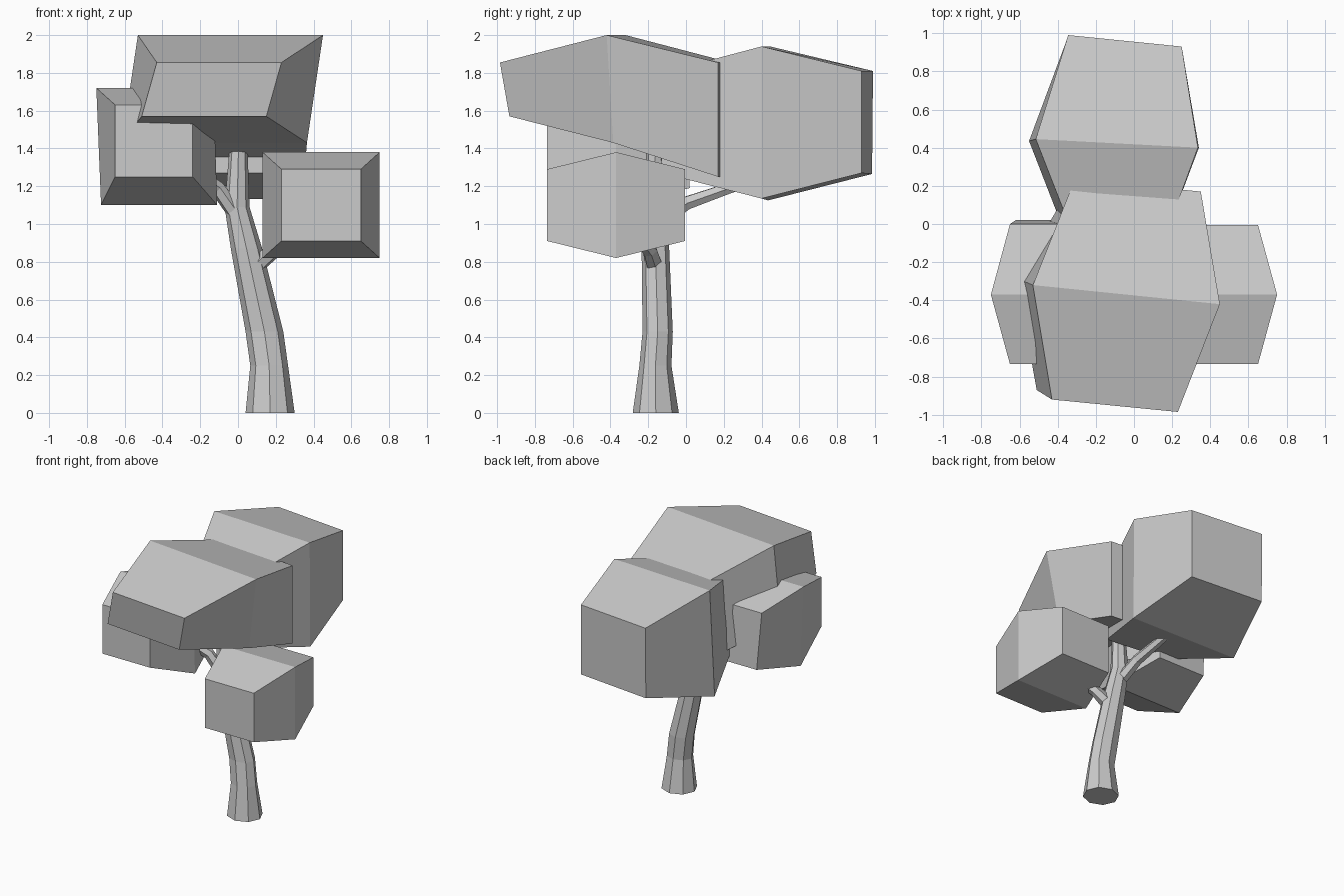
import bpy, math
from mathutils import Vector


def loft(name, rings):
    """Closed mesh through equal-sized rings of points, with end caps."""
    n = len(rings[0])
    verts = [p for r in rings for p in r]
    faces = [tuple(range(n))[::-1],
             tuple(range(n * (len(rings) - 1), n * len(rings)))]
    for k in range(len(rings) - 1):
        for i in range(n):
            j = (i + 1) % n
            faces.append((k * n + i, k * n + j, (k + 1) * n + j, (k + 1) * n + i))
    me = bpy.data.meshes.new(name)
    me.from_pydata(verts, [], faces)
    me.update()
    import bmesh
    bm = bmesh.new()
    bm.from_mesh(me)
    bmesh.ops.recalc_face_normals(bm, faces=bm.faces)
    bm.to_mesh(me)
    bm.free()
    ob = bpy.data.objects.new(name, me)
    bpy.context.collection.objects.link(ob)
    return ob


def square(x0, x1, y, z0, z1):
    return [(x0, y, z0), (x1, y, z0), (x1, y, z1), (x0, y, z1)]


def branch(name, path, radii, sides=6):
    """Tapering faceted limb along a path."""
    pts = [Vector(p) for p in path]
    rings = []
    for i, p in enumerate(pts):
        d = (pts[min(i + 1, len(pts) - 1)] - pts[max(i - 1, 0)]).normalized()
        u = d.cross(Vector((0, 0, 1))).normalized()
        v = u.cross(d)
        rings.append([p + radii[i] * (u * math.cos(a) + v * math.sin(a))
                      for a in (2 * math.pi * k / sides for k in range(sides))])
    return loft(name, rings)


# trunk: eight-sided, leaning and tapering (x, y, z, rx, ry)
trunk = [(0.17, -0.16, 0, 0.13, 0.122), (0.165, -0.162, 0.25, 0.10, 0.085),
         (0.14, -0.15, 0.43, 0.10, 0.08), (0.045, -0.162, 0.87, 0.083, 0.073),
         (-0.005, -0.165, 1.09, 0.066, 0.06), (0.005, -0.165, 1.5, 0.042, 0.04)]
loft("trunk", [[(x + rx * math.cos(k * math.pi / 4),
                 y + ry * math.sin(k * math.pi / 4), z) for k in range(8)]
               for x, y, z, rx, ry in trunk])

# branches into the side and back foliage
branch("right_branch", [(0.07, -0.165, 0.76), (0.19, -0.19, 0.86), (0.40, -0.33, 1.05)],
       [0.05, 0.042, 0.03])
branch("left_branch", [(0, -0.17, 1.04), (-0.11, -0.20, 1.19), (-0.35, -0.33, 1.36)],
       [0.045, 0.04, 0.03])
branch("back_branch", [(0, -0.15, 1.0), (-0.03, 0.0, 1.11), (-0.06, 0.2, 1.18),
                       (-0.09, 0.4, 1.25)], [0.045, 0.04, 0.033, 0.03])

# small foliage blocks: two end faces and a wider middle ring
loft("right_foliage", [square(0.23, 0.65, -0.735, 0.91, 1.29),
                       square(0.13, 0.75, -0.37, 0.82, 1.38),
                       square(0.23, 0.65, -0.005, 0.91, 1.29)])
loft("left_foliage", [
    square(-0.65, -0.24, -0.735, 1.25, 1.63),
    [(-0.725, -0.37, 1.10), (-0.11, -0.37, 1.10), (-0.13, -0.37, 1.72), (-0.75, -0.37, 1.72)],
    [(-0.62, 0.02, 1.19), (-0.22, 0.02, 1.19), (-0.24, 0, 1.63), (-0.65, 0, 1.63)]])

# large tilted foliage blocks
loft("front_foliage", [
    [(-0.51, -0.87, 1.57), (0.15, -0.935, 1.57), (0.23, -0.985, 1.855), (-0.43, -0.92, 1.855)],
    [(-0.615, -0.285, 1.43), (0.365, -0.385, 1.43), (0.45, -0.42, 2.0), (-0.53, -0.32, 2.0)],
    [(-0.31, 0.235, 1.25), (0.35, 0.17, 1.25), (0.35, 0.17, 1.855), (-0.31, 0.235, 1.855)]])
loft("back_foliage", [
    [(-0.35, -0.08, 1.27), (0.14, -0.13, 1.27), (0.14, -0.13, 1.80), (-0.31, -0.08, 1.80)],
    [(-0.55, 0.435, 1.125), (0.34, 0.40, 1.135), (0.335, 0.40, 1.94), (-0.515, 0.445, 1.94)],
    [(-0.345, 0.985, 1.265), (0.25, 0.93, 1.27), (0.25, 0.93, 1.81), (-0.345, 0.99, 1.81)]])
